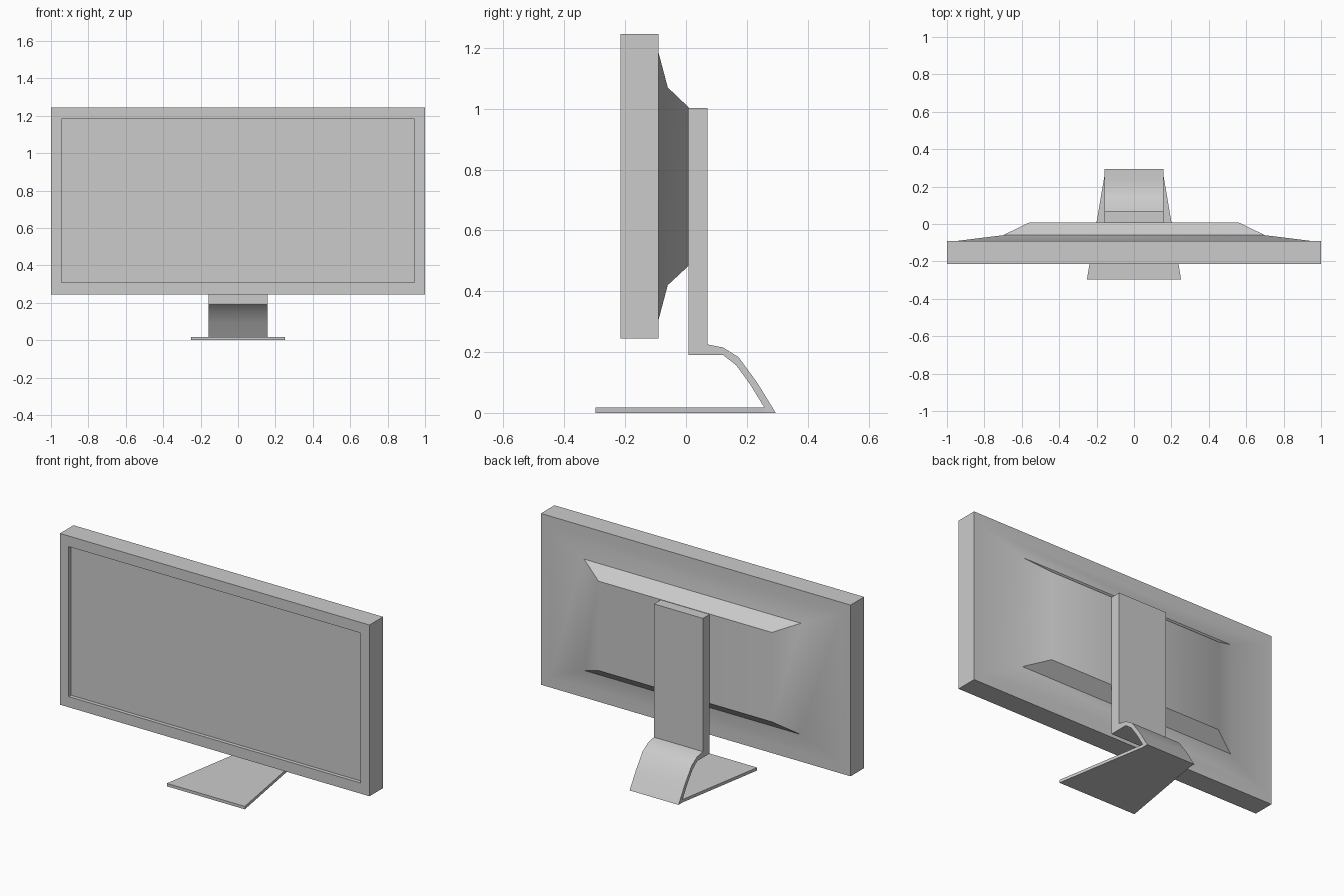
import bpy
import bmesh
import math

if "Cube" in bpy.data.objects:
    bpy.data.objects.remove(bpy.data.objects["Cube"])


def finish(name, bm):
    """Turn a bmesh into a named, angle-smoothed object."""
    bmesh.ops.recalc_face_normals(bm, faces=bm.faces)
    mesh = bpy.data.meshes.new(name)
    bm.to_mesh(mesh)
    bm.free()
    obj = bpy.data.objects.new(name, mesh)
    bpy.context.collection.objects.link(obj)
    bpy.ops.object.select_all(action='DESELECT')
    obj.select_set(True)
    bpy.context.view_layer.objects.active = obj
    bpy.ops.object.shade_smooth_by_angle(angle=math.radians(30))
    return obj


def loft(name, rings):
    """Bridge equal-length rings of points and cap both ends."""
    bm = bmesh.new()
    loops = [[bm.verts.new(p) for p in ring] for ring in rings]
    for a, b in zip(loops, loops[1:]):
        for i in range(len(a)):
            j = (i + 1) % len(a)
            bm.faces.new((a[i], a[j], b[j], b[i]))
    bm.faces.new(loops[0])
    bm.faces.new(loops[-1])
    return finish(name, bm)


def rect(half_width, bottom, top, y):
    return [(-half_width, y, bottom), (half_width, y, bottom),
            (half_width, y, top), (-half_width, y, top)]


# Display: recessed screen, bezel, frame sides and stepped back shell
loft("display_housing", [
    rect(0.943, 0.307, 1.183, -0.193),
    rect(0.943, 0.307, 1.183, -0.215),
    rect(1.0, 0.245, 1.245, -0.215),
    rect(1.0, 0.245, 1.245, -0.09),
    rect(0.943, 0.307, 1.183, -0.09),
    rect(0.70, 0.42, 1.07, -0.06),
    rect(0.56, 0.483, 1.005, 0.008),
])

# Stand: upright column flowing into the curved rear leg (y, z profile)
stand_profile = [
    (0.008, 1.003), (0.07, 1.003), (0.07, 0.225), (0.122, 0.215), (0.173, 0.183),
    (0.235, 0.098), (0.295, 0.0), (0.258, 0.0), (0.258, 0.017),
    (0.21, 0.095), (0.165, 0.157), (0.122, 0.19), (0.008, 0.19),
]
loft("stand", [[(x, y, z) for y, z in stand_profile] for x in (-0.158, 0.158)])

# Base: thin plate widening towards the front
base_outline = [(-0.252, -0.297), (0.252, -0.297), (0.158, 0.258), (-0.158, 0.258)]
loft("base_plate", [[(x, y, z) for x, y in base_outline] for z in (0.0, 0.017)])
